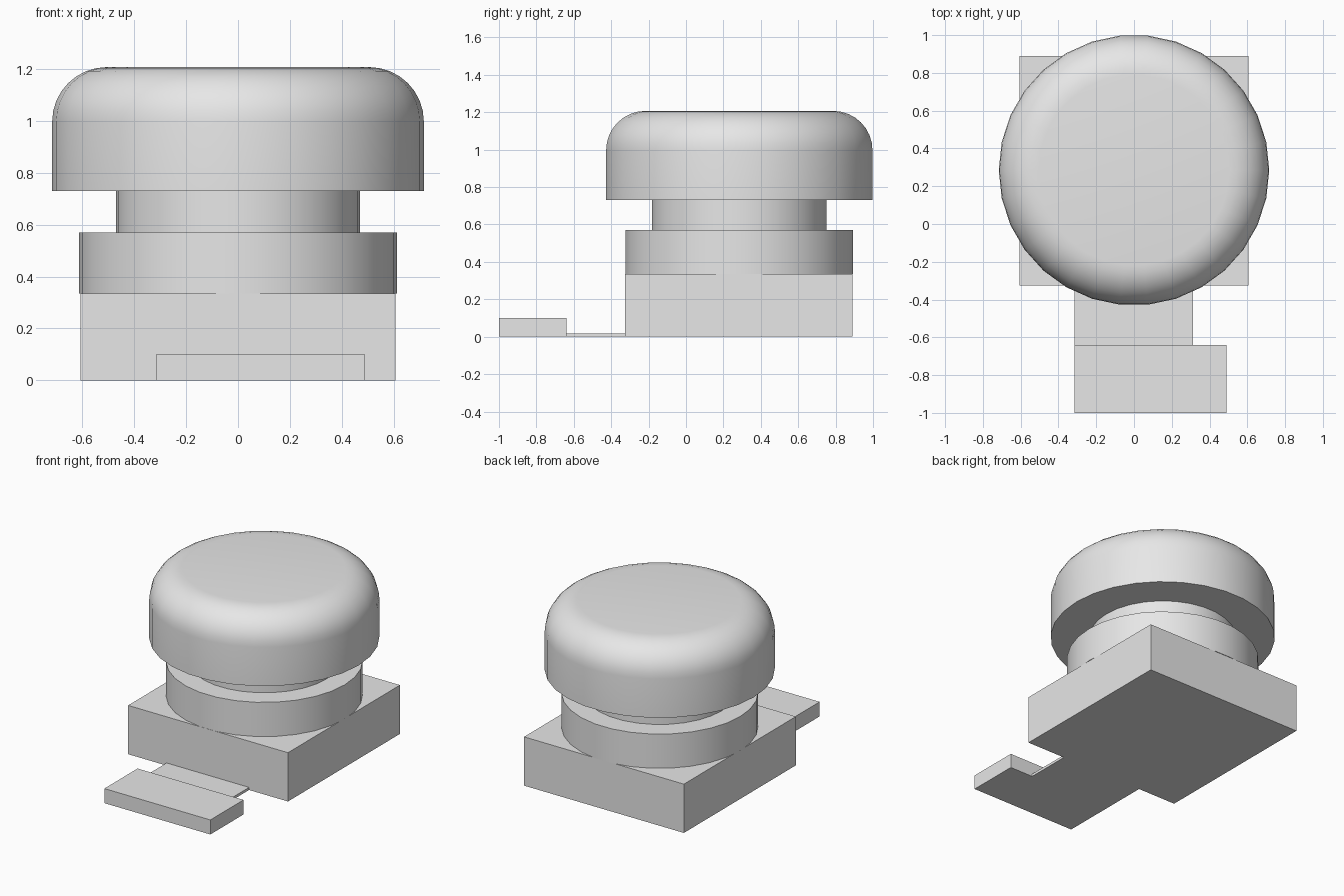
import bpy, bmesh, math
from mathutils import Vector, Matrix

cube = bpy.data.objects.get("Cube")
if cube:
    bpy.data.objects.remove(cube, do_unlink=True)

grey = bpy.data.materials.new("plain_grey")
grey.use_nodes = True
grey.diffuse_color = (0.8, 0.8, 0.8, 1)
grey.node_tree.nodes["Principled BSDF"].inputs["Base Color"].default_value = grey.diffuse_color

AXIS_Y = 0.285
SIDES = 30


def finish(name, bm, smooth=False):
    bmesh.ops.recalc_face_normals(bm, faces=bm.faces)
    mesh = bpy.data.meshes.new(name)
    bm.to_mesh(mesh)
    bm.free()
    mesh.materials.append(grey)
    obj = bpy.data.objects.new(name, mesh)
    bpy.context.collection.objects.link(obj)
    if smooth:
        bpy.ops.object.select_all(action='DESELECT')
        obj.select_set(True)
        bpy.context.view_layer.objects.active = obj
        bpy.ops.object.shade_smooth_by_angle(angle=math.radians(30))
    return obj


def box(name, low, high):
    low, high = Vector(low), Vector(high)
    bm = bmesh.new()
    size = Matrix.Diagonal((*(high - low), 1))
    bmesh.ops.create_cube(bm, size=1, matrix=Matrix.Translation((low + high) / 2) @ size)
    return finish(name, bm)


def turned(name, radius, bottom, top, fillet=0):
    """Upright cylinder, optionally with a rounded top rim."""
    bm = bmesh.new()
    bmesh.ops.create_cone(bm, cap_ends=True, segments=SIDES, radius1=radius, radius2=radius,
                          depth=top - bottom,
                          matrix=Matrix.Translation((0, AXIS_Y, (top + bottom) / 2))
                          @ Matrix.Rotation(math.pi / 2, 4, 'Z'))
    if fillet:
        rim = [e for e in bm.edges if all(v.co.z > top - 0.001 for v in e.verts)]
        bmesh.ops.bevel(bm, geom=rim, offset=fillet, segments=8, profile=0.5, affect='EDGES')
    return finish(name, bm, smooth=True)


# Square housing with the round button stack
box("base_block", (-0.607, -0.325, 0), (0.607, 0.89, 0.335))
turned("collar", 0.612, 0.335, 0.57)
turned("neck", 0.47, 0.57, 0.73)
turned("button_cap", 0.716, 0.73, 1.207, fillet=0.21)

# Thin tab leading to the offset front foot
box("thin_tab", (-0.315, -0.64, 0), (0.312, -0.325, 0.018))
box("front_foot", (-0.315, -1.0, 0), (0.49, -0.64, 0.1))
